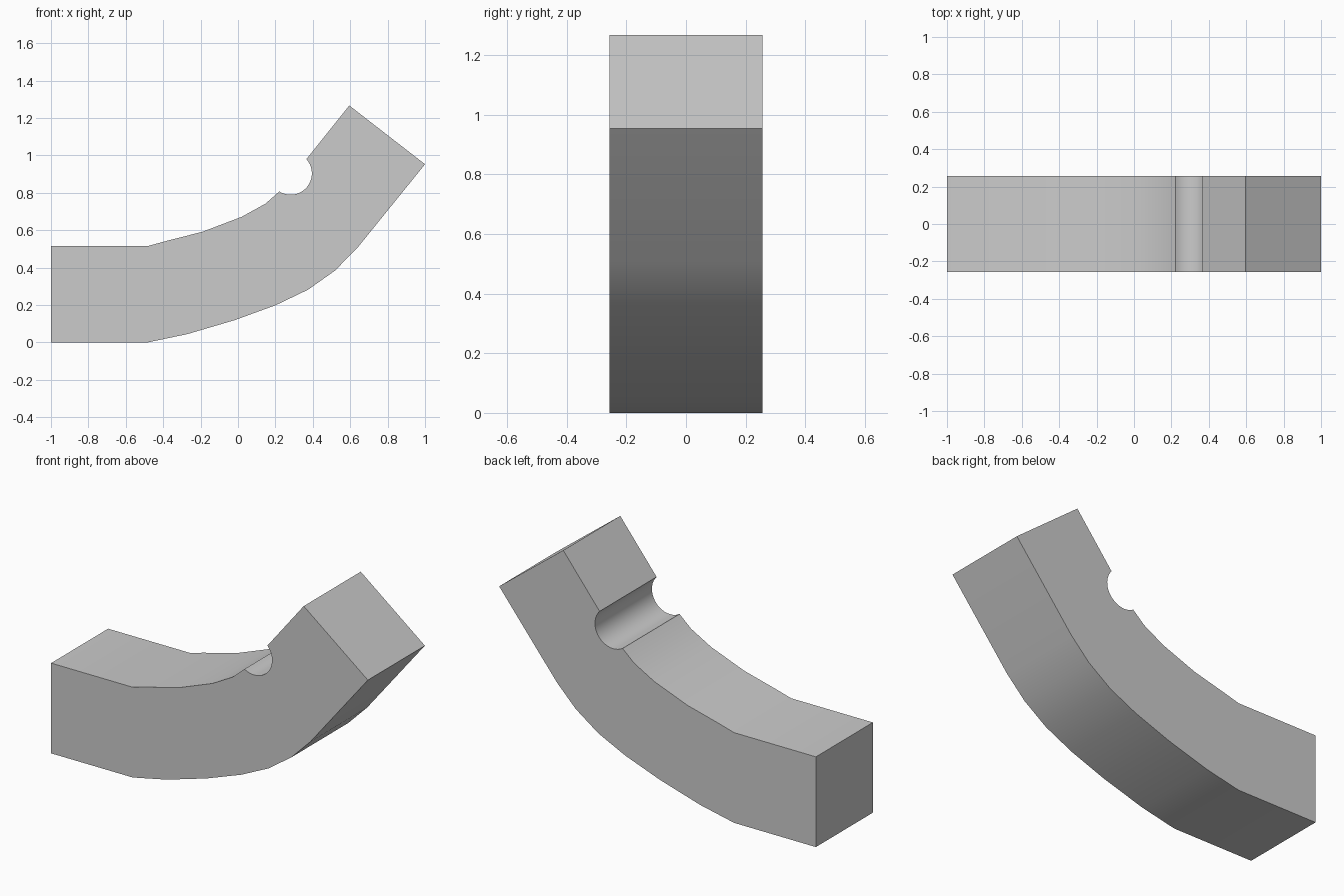
import bpy, bmesh
from math import sin, cos, radians

if "Cube" in bpy.data.objects:
    bpy.data.objects.remove(bpy.data.objects["Cube"])

HALF_WIDTH = 0.257

# Side outline: underside, then upper face down to the notch
lower = [(-1, 0), (-0.485, 0), (-0.27, 0.045), (-0.016, 0.12), (0.203, 0.2),
         (0.374, 0.282), (0.517, 0.383), (0.636, 0.503), (1, 0.953), (0.595, 1.267)]
# Round notch on the inner side of the bend
cx, cz, r = 0.281, 0.904, 0.114
steps = 20
notch = [(cx + r * cos(radians(a)), cz + r * sin(radians(a)))
         for a in (42 - 164 * i / steps for i in range(steps + 1))]
# Inner side of the bend back to the flat end
upper = [(0.148, 0.743), (0.02, 0.672), (-0.19, 0.592), (-0.39, 0.541),
         (-0.485, 0.515), (-1, 0.515)]

# Extrude the outline across the width
bm = bmesh.new()
face = bm.faces.new([bm.verts.new((x, -HALF_WIDTH, z)) for x, z in lower + notch + upper])
ext = bmesh.ops.extrude_face_region(bm, geom=[face])
moved = [g for g in ext["geom"] if isinstance(g, bmesh.types.BMVert)]
bmesh.ops.translate(bm, verts=moved, vec=(0, 2 * HALF_WIDTH, 0))
bmesh.ops.recalc_face_normals(bm, faces=bm.faces[:])

mesh = bpy.data.meshes.new("bent_bar")
bm.to_mesh(mesh)
bm.free()
bar = bpy.data.objects.new("bent_bar", mesh)
bpy.context.collection.objects.link(bar)

# Smooth bend and notch, sharp corners
bpy.context.view_layer.objects.active = bar
bar.select_set(True)
bpy.ops.object.shade_smooth_by_angle(angle=radians(30))
